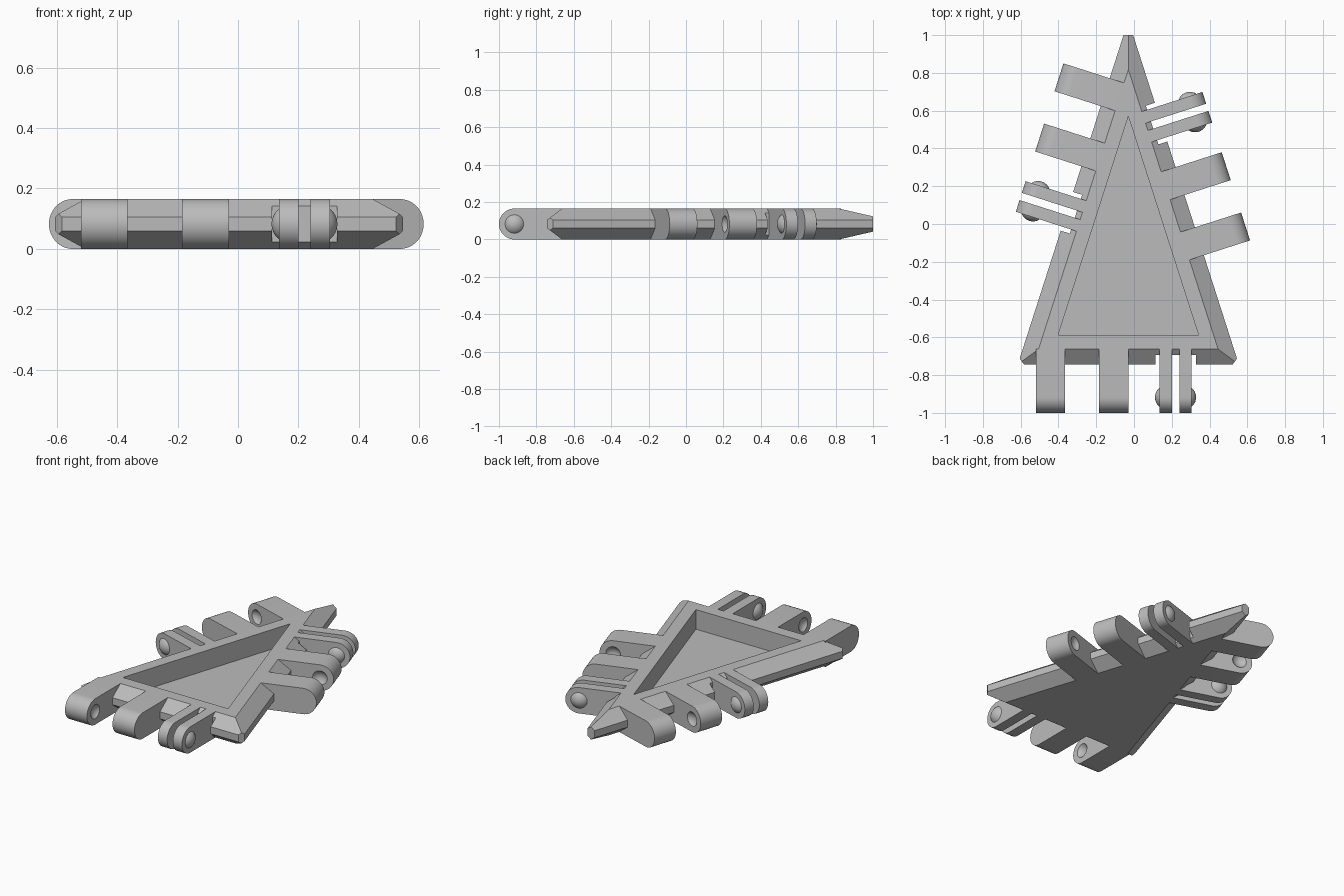
import bpy, bmesh, math
from mathutils import Matrix, Vector

cube = bpy.data.objects.get("Cube")
if cube:
    bpy.data.objects.remove(cube, do_unlink=True)

mat = bpy.data.materials.new("plain_grey")
mat.use_nodes = True
GREY = (0.5, 0.5, 0.5, 1)
mat.diffuse_color = GREY
mat.node_tree.nodes["Principled BSDF"].inputs["Base Color"].default_value = GREY

HEIGHT = 0.165
MID = HEIGHT / 2
TILT = math.radians(17.8)      # lean of the two long edges
CENTRE_X = -0.03
BASE_D, SIDE_D = 0.743, 0.33   # distance of the edges from the centre
REACH = 0.257                  # how far the hinges stand out
BEVEL = 0.08


def finish(name, bm, matrix=Matrix()):
    bmesh.ops.recalc_face_normals(bm, faces=bm.faces[:])
    mesh = bpy.data.meshes.new(name)
    bm.to_mesh(mesh)
    bm.free()
    mesh.materials.append(mat)
    ob = bpy.data.objects.new(name, mesh)
    ob.matrix_world = matrix
    bpy.context.collection.objects.link(ob)
    return ob


def activate(ob):
    bpy.ops.object.select_all(action='DESELECT')
    ob.select_set(True)
    bpy.context.view_layer.objects.active = ob


def cut(ob, cutter):
    cutter.hide_render = True
    mod = ob.modifiers.new("cut", 'BOOLEAN')
    mod.operation = 'DIFFERENCE'
    mod.solver = 'EXACT'
    mod.object = cutter
    activate(ob)
    bpy.ops.object.modifier_apply(modifier=mod.name)
    bpy.data.objects.remove(cutter, do_unlink=True)


def smooth(ob):
    activate(ob)
    bpy.ops.object.shade_smooth_by_angle(angle=math.radians(30))


def triangle(inset):
    """Corners of the triangular outline moved inward by inset."""
    y = inset - BASE_D
    d = SIDE_D - inset
    half = (d - math.sin(TILT) * y) / math.cos(TILT)
    return [(CENTRE_X - half, y), (CENTRE_X + half, y), (CENTRE_X, d / math.sin(TILT))]


def make_plate():
    bm = bmesh.new()
    levels = [(BEVEL, 0), (0, 0.06), (0, 0.105), (BEVEL, HEIGHT),
              (0.156, HEIGHT), (0.156, 0.04)]
    rings = [[bm.verts.new((x, y, z)) for x, y in triangle(i)] for i, z in levels]
    for a, b in zip(rings, rings[1:]):
        for k in range(3):
            j = (k + 1) % 3
            bm.faces.new((a[k], a[j], b[j], b[k]))
    bm.faces.new(rings[0][::-1])
    bm.faces.new(rings[-1])
    # blunt the three tips
    tips = [Vector(p) for p in triangle(0)]
    for k, amount in enumerate((0.026, 0.026, tips[2].y - 1)):
        a, b = (tips[(k + n) % 3] - tips[k] for n in (1, 2))
        out = -(a.normalized() + b.normalized()).normalized()
        spot = tips[k] - out * amount
        res = bmesh.ops.bisect_plane(bm, geom=bm.verts[:] + bm.edges[:] + bm.faces[:],
                                     plane_co=(*spot, 0), plane_no=(*out, 0),
                                     clear_outer=True)
        edges = [e for e in res["geom_cut"] if isinstance(e, bmesh.types.BMEdge)]
        bmesh.ops.edgeloop_fill(bm, edges=edges)
    return finish("triangle_tray", bm)


def make_lug(name, x0, x1, edge, matrix):
    """Round-ended hinge tongue between x0 and x1, pointing to local -y."""
    axis = edge + REACH - MID
    profile = [(BEVEL - edge, HEIGHT)]
    for k in range(25):
        a = math.pi / 2 + math.pi * k / 24
        profile.append((-axis + MID * math.cos(a), MID + MID * math.sin(a)))
    profile.append((BEVEL - edge, 0))
    bm = bmesh.new()
    face = bm.faces.new([bm.verts.new((x0, y, z)) for y, z in profile])
    res = bmesh.ops.extrude_face_region(bm, geom=[face])
    bmesh.ops.translate(bm, vec=(x1 - x0, 0, 0),
                        verts=[v for v in res["geom"] if isinstance(v, bmesh.types.BMVert)])
    return finish(name, bm, matrix)


def ball(name, x, y, radius, matrix, keep_side=0, face_x=0):
    bm = bmesh.new()
    bmesh.ops.create_uvsphere(bm, u_segments=32, v_segments=20, radius=radius,
                              matrix=Matrix.Translation((x, y, MID))
                              @ Matrix.Rotation(math.pi / 2, 4, 'Y'))
    if keep_side:
        bmesh.ops.bisect_plane(bm, geom=bm.verts[:] + bm.edges[:] + bm.faces[:],
                               plane_co=(face_x, 0, 0), plane_no=(keep_side, 0, 0),
                               clear_inner=True)
    return finish(name, bm, matrix)


def make_notch(x, edge, matrix):
    bm = bmesh.new()
    bmesh.ops.create_cube(bm, size=1, matrix=Matrix.Translation((x, -edge - 0.05, MID))
                          @ Matrix.Diagonal((0.215, 0.2, 0.5, 1)))
    return finish("notch_cutter", bm, matrix)


tray = make_plate()
shift = CENTRE_X * math.cos(TILT)
SIDES = [("front", 0, BASE_D, -0.4425),
         ("left", math.pi / 2 + TILT, SIDE_D + shift, -0.193),
         ("right", 3 * math.pi / 2 - TILT, SIDE_D - shift, -0.618)]

for side, angle, edge, start in SIDES:
    m = Matrix.Rotation(angle, 4, 'Z')
    axis_y = -(edge + REACH - MID)

    # two solid knuckles with facing dimples
    for n, sign in ((0, 1), (1, -1)):
        c = start + 0.335 * n
        lug = make_lug(f"{side}_knuckle_{n + 1}", c - 0.0775, c + 0.0775, edge, m)
        cut(lug, ball("dimple_cutter", c + sign * (0.0775 + 0.034), axis_y, 0.056, m))
        smooth(lug)

    # split clip with two outward studs
    c = start + 0.6625
    cut(tray, make_notch(c, edge, m))
    for n, sign in ((1, -1), (2, 1)):
        inner, outer = c + sign * 0.02, c + sign * 0.085
        smooth(make_lug(f"{side}_clip_leaf_{n}", min(inner, outer), max(inner, outer), edge, m))
        smooth(ball(f"{side}_clip_stud_{n}", outer - sign * 0.04, axis_y, 0.064, m, sign, outer))
